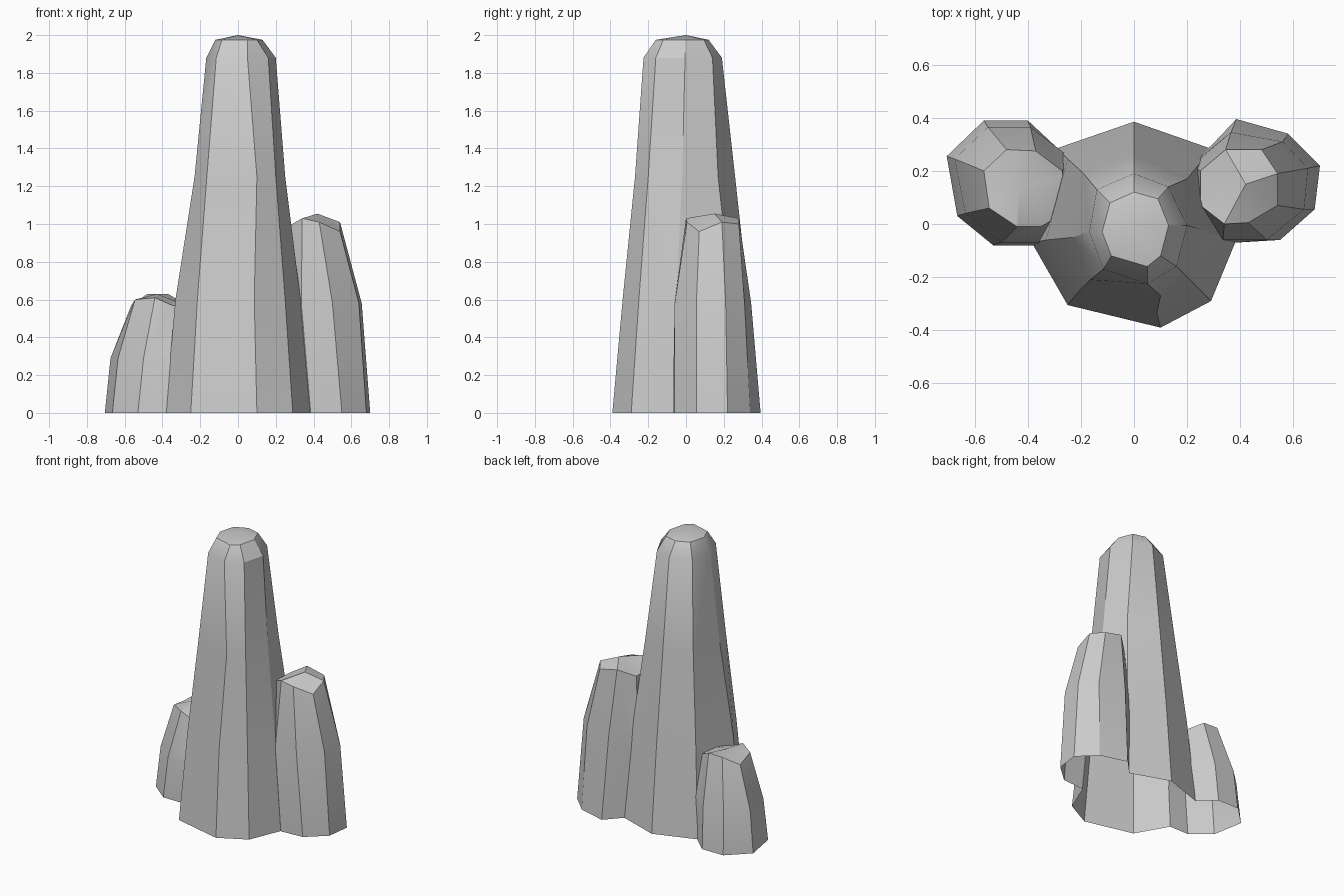
import bpy, bmesh, math

if "Cube" in bpy.data.objects:
    bpy.data.objects.remove(bpy.data.objects["Cube"])


def flat(points, z, s=1.0):
    """Horizontal ring of points at height z."""
    return [(x * s, y * s, z) for x, y in points]


def spire(name, rings, tip):
    """Closed faceted column: rings bridged by quads, fan cap at the tip."""
    bm = bmesh.new()
    root = [(x, y, -0.1) for x, y, z in rings[0]]  # extra depth, trimmed later
    loops = [[bm.verts.new(p) for p in r] for r in [root] + rings]
    n = len(root)
    for a, b in zip(loops, loops[1:]):
        for i in range(n):
            j = (i + 1) % n
            bm.faces.new((a[i], a[j], b[j], b[i]))
    top = bm.verts.new(tip)
    for i in range(n):
        bm.faces.new((loops[-1][i], loops[-1][(i + 1) % n], top))
    bm.faces.new(loops[0][::-1])
    bmesh.ops.recalc_face_normals(bm, faces=bm.faces[:])
    mesh = bpy.data.meshes.new(name)
    bm.to_mesh(mesh)
    bm.free()
    ob = bpy.data.objects.new(name, mesh)
    bpy.context.collection.objects.link(ob)
    return ob


# Tall middle spire
base = [(0, .385), (-.29, .285), (-.385, -.07), (-.25, -.305),
        (.10, -.39), (.29, -.29), (.385, -.06), (.30, .28)]
waist = [(0, .26), (-.19, .19), (-.23, -.05), (-.165, -.21),
         (.10, -.27), (.20, -.20), (.25, -.02), (.20, .17)]
shoulder = [(0, .19), (-.14, .13), (-.168, -.03), (-.115, -.17),
            (.05, -.225), (.16, -.16), (.20, -.005), (.13, .14)]
crown = [(0, .12), (-.09, .08), (-.12, -.03), (-.085, -.12),
         (.05, -.16), (.10, -.12), (.13, -.005), (.09, .095)]
main = spire("rock_spires", [flat(base, 0), flat(base, .6, .86), flat(waist, 1.25),
                             flat(shoulder, 1.88), flat(crown, 1.975)], (0, 0, 2))

# Medium spire on the right
right = spire("right_spire", [
    flat([(.385, .395), (.22, .22), (.27, .05), (.385, -.07),
          (.55, -.06), (.68, .055), (.70, .22), (.58, .34)], 0),
    flat([(.365, .345), (.22, .22), (.24, .05), (.335, -.06),
          (.50, -.06), (.64, .055), (.655, .21), (.56, .31)], .58),
    [(.345, .28, 1.03), (.25, .20, .98), (.25, .07, .98), (.34, 0, 1.03),
     (.43, .005, 1.01), (.54, .07, .96), (.54, .19, 1.01), (.48, .28, 1.0)],
], (.42, .15, 1.055))

# Short spire on the left
left = spire("left_spire", [
    flat([(-.40, .39), (-.565, .39), (-.705, .255), (-.665, .03),
          (-.53, -.08), (-.36, -.08), (-.24, .05), (-.25, .25)], 0),
    flat([(-.39, .365), (-.55, .365), (-.675, .245), (-.635, .04),
          (-.50, -.07), (-.355, -.07), (-.22, .05), (-.24, .25)], .29),
    [(-.37, .275, .63), (-.48, .28, .63), (-.565, .20, .57), (-.545, .06, .60),
     (-.44, -.01, .61), (-.35, -.01, .57), (-.25, .05, .56), (-.27, .20, .57)],
], (-.43, .15, .63))

# Fuse the spires into one rock
bpy.context.view_layer.objects.active = main
main.select_set(True)
for other in (right, left):
    mod = main.modifiers.new("fuse", 'BOOLEAN')
    mod.operation = 'UNION'
    mod.solver = 'EXACT'
    mod.object = other
    bpy.ops.object.modifier_apply(modifier=mod.name)
    bpy.data.objects.remove(other)

# Trim at ground level, leaving the underside open
bm = bmesh.new()
bm.from_mesh(main.data)
bmesh.ops.bisect_plane(bm, geom=bm.verts[:] + bm.edges[:] + bm.faces[:], dist=1e-5,
                       plane_co=(0, 0, 0), plane_no=(0, 0, 1), clear_inner=True)
bm.to_mesh(main.data)
bm.free()
bpy.ops.object.shade_smooth_by_angle(angle=math.radians(30))
